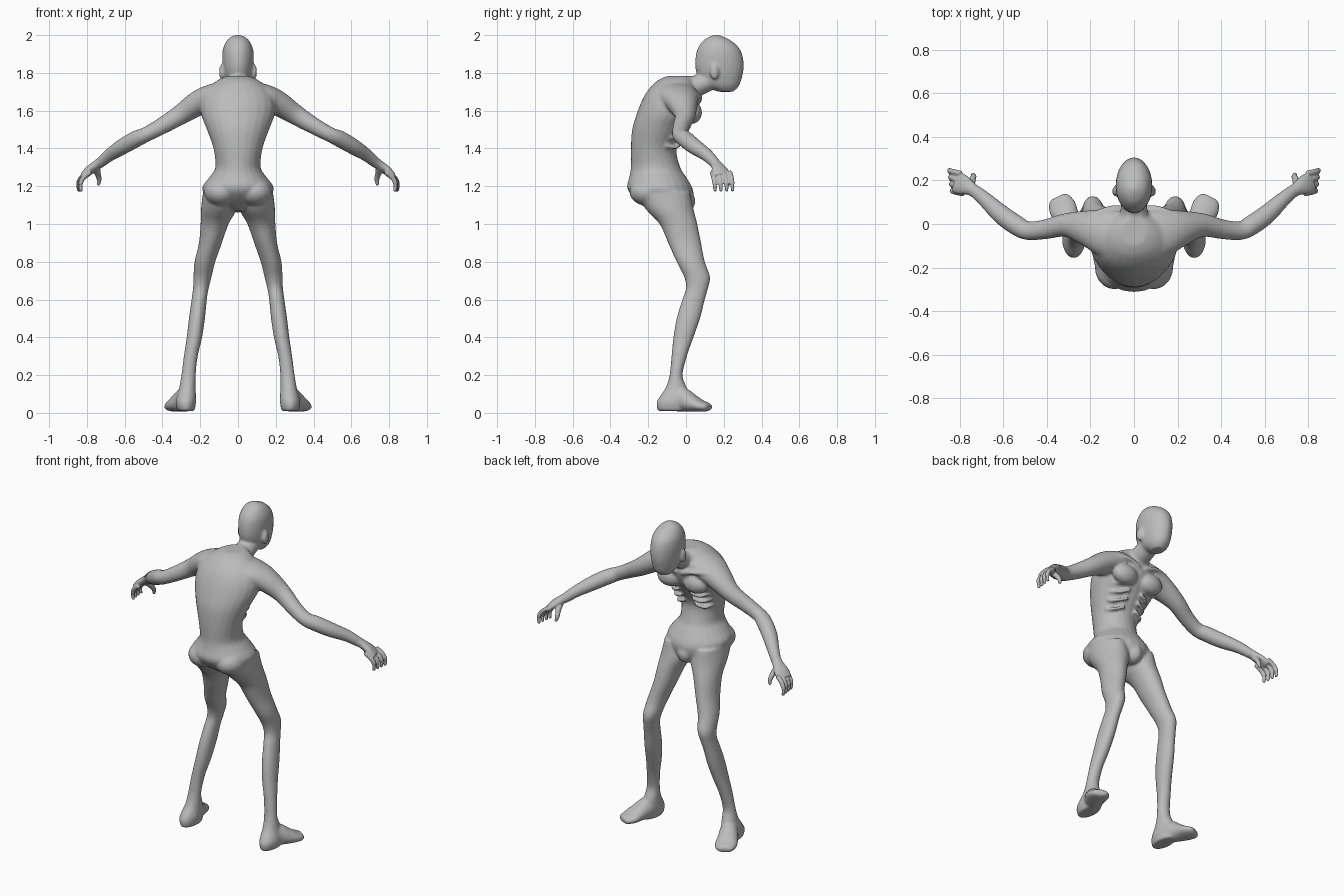
import bpy, bmesh, math
from mathutils import Vector, Matrix

old = bpy.data.objects.get("Cube")
if old:
    bpy.data.objects.remove(old, do_unlink=True)

skin = bpy.data.materials.new("grey skin")
skin.use_nodes = True
GREY = (0.5, 0.5, 0.5, 1)
skin.diffuse_color = GREY
skin.node_tree.nodes["Principled BSDF"].inputs["Base Color"].default_value = GREY


def smooth_sections(sections, steps=4):
    """Catmull-Rom interpolation through a short list of sections."""
    pts = [Vector(s) for s in sections]
    pts = [pts[0]] + pts + [pts[-1]]
    out = []
    for a, b, c, d in zip(pts, pts[1:], pts[2:], pts[3:]):
        for i in range(steps):
            t = i / steps
            out.append(b + (c - a) * t / 2 + (a * 2 - b * 5 + c * 4 - d) * t * t / 2
                       + (b * 3 - a - c * 3 + d) * t ** 3 / 2)
    return out + [pts[-1]]


def skin_rings(bm, rings, sides=24):
    """Bridge rings given as (centre, half axis, half axis) and cap the ends."""
    loops = []
    for centre, u, v in rings:
        angles = [math.tau * i / sides for i in range(sides)]
        loops.append([bm.verts.new(centre + u * math.cos(a) + v * math.sin(a)) for a in angles])
    for low, high in zip(loops, loops[1:]):
        for i in range(sides):
            j = (i + 1) % sides
            bm.faces.new((low[i], low[j], high[j], high[i]))
    bm.faces.new(loops[0][::-1])
    bm.faces.new(loops[-1])


def stack(bm, sections, side=1):
    """Level rings: z, back, front, inner x, outer x."""
    rings = []
    for z, back, front, inner, outer in smooth_sections(sections):
        rings.append((Vector((side * (inner + outer) / 2, (back + front) / 2, z)),
                      Vector(((outer - inner) / 2, 0, 0)), Vector((0, (front - back) / 2, 0))))
    skin_rings(bm, rings)


def tube(bm, sections, side=1):
    """Rings across a path: x, y, z, half width, half height."""
    secs = smooth_sections(sections)
    mids = [Vector((side * s[0], s[1], s[2])) for s in secs]
    rings = []
    for i, s in enumerate(secs):
        along = mids[min(i + 1, len(mids) - 1)] - mids[max(i - 1, 0)]
        across = along.cross(Vector((0, 0, 1))).normalized()
        up = across.cross(along).normalized()
        rings.append((mids[i], across * s[3], up * s[4]))
    skin_rings(bm, rings)


def blob(bm, centre, size, side=1):
    place = Matrix.Translation((centre[0] * side, centre[1], centre[2]))
    bmesh.ops.create_uvsphere(bm, u_segments=20, v_segments=12, radius=1,
                              matrix=place @ Matrix.Diagonal((*size, 1)))


def finish(bm, name, voxel, passes):
    """Fuse the overlapping parts into one smooth skin."""
    bmesh.ops.recalc_face_normals(bm, faces=bm.faces)
    mesh = bpy.data.meshes.new(name)
    bm.to_mesh(mesh)
    bm.free()
    mesh.materials.append(skin)
    obj = bpy.data.objects.new(name, mesh)
    bpy.context.collection.objects.link(obj)
    fuse = obj.modifiers.new("fuse", "REMESH")
    fuse.mode = "VOXEL"
    fuse.voxel_size = voxel
    fuse.use_smooth_shade = True
    relax = obj.modifiers.new("relax", "SMOOTH")
    relax.factor = 0.5
    relax.iterations = passes


body = bmesh.new()

# Torso: pelvis, hollow waist, ribcage and hunched upper back
torso = [(1.07, -.18, 0, .06), (1.11, -.24, .03, .14), (1.16, -.295, .04, .182),
         (1.2, -.312, .03, .187), (1.25, -.3, 0, .15), (1.3, -.292, -.03, .12),
         (1.4, -.292, -.05, .13), (1.5, -.285, 0, .165), (1.58, -.262, .05, .195),
         (1.65, -.235, .075, .2), (1.71, -.2, .06, .17), (1.76, -.15, .04, .11),
         (1.783, -.1, .03, .06)]
stack(body, [(z, back, front, -w, w) for z, back, front, w in torso])
blob(body, (0, -.01, 1.12), (.05, .06, .06))

# Neck and head
tube(body, [(0, -.1, 1.69, .09, .08), (0, 0, 1.715, .075, .065),
            (0, .08, 1.74, .06, .055), (0, .17, 1.79, .06, .06)])
head = [(1.7, .17, .25, .035), (1.73, .11, .28, .06), (1.77, .07, .295, .073),
        (1.82, .05, .305, .081), (1.88, .05, .302, .084), (1.93, .062, .283, .079),
        (1.97, .09, .24, .06), (1.99, .12, .2, .037), (2.002, .15, .17, .01)]
stack(body, [(z, back, front, -w, w) for z, back, front, w in head])

arm = [(.04, -.06, 1.7, .11, .06), (.13, -.04, 1.675, .11, .068), (.21, -.02, 1.64, .085, .066),
       (.31, -.005, 1.575, .055, .053), (.41, -.025, 1.515, .045, .044),
       (.49, -.03, 1.472, .043, .04), (.54, -.005, 1.45, .046, .044),
       (.61, .045, 1.41, .044, .042), (.68, .11, 1.365, .035, .034),
       (.74, .16, 1.315, .028, .027)]
leg = [(1.17, -.27, .02, .02, .185), (1.08, -.215, .04, .008, .196), (1, -.14, .06, .05, .198),
       (.9, -.095, .08, .085, .207), (.8, -.05, .1, .12, .23), (.72, -.01, .128, .14, .236),
       (.66, 0, .117, .155, .238), (.6, -.02, .1, .165, .246), (.5, -.05, .075, .175, .26),
       (.4, -.067, .04, .19, .272), (.3, -.077, .005, .213, .287), (.2, -.087, -.018, .224, .3),
       (.13, -.11, .005, .224, .312), (.06, -.155, .02, .222, .33), (.01, -.15, .02, .23, .32)]
foot = [(.265, -.1, .062, .045, .052), (.28, -.03, .072, .052, .066), (.31, .03, .052, .06, .048),
        (.33, .08, .037, .064, .031), (.347, .115, .031, .05, .022), (.352, .125, .03, .03, .012)]

for side in (1, -1):
    tube(body, arm, side)
    stack(body, leg, side)
    tube(body, foot, side)
    blob(body, (.086, .15, 1.805), (.014, .024, .042), side)
    blob(body, (.09, -.2, 1.17), (.09, .1, .075), side)
    # Collarbone and chest
    tube(body, [(.02, .07, 1.65, .012, .012), (.1, .075, 1.675, .012, .012),
                (.2, .04, 1.68, .012, .012)], side)
    blob(body, (.09, .03, 1.59), (.08, .055, .06), side)
    # Ribs
    for i in range(4):
        z = 1.56 - i * .045
        y = .045 - i * .025
        tube(body, [(.04, y, z, .01, .01), (.09, y - .025, z - .02, .01, .01),
                    (.14 - i * .008, y - .08, z - .01, .01, .01)], side)
finish(body, "body", .008, 5)

# Hands with drooping fingers, spread from the index to the little finger
for side, name in ((1, "left_hand"), (-1, "right_hand")):
    hand = bmesh.new()
    tube(hand, [(.71, .135, 1.34, .029, .028), (.745, .16, 1.315, .031, .025),
                (.785, .18, 1.285, .046, .022), (.815, .192, 1.255, .048, .017)], side)
    for i in range(4):
        y = .235 - i * .031
        x = .818 - i * .004
        tube(hand, [(x - .025, y - .003, 1.275, .013, .013), (x + .012, y + .005, 1.245, .013, .013),
                    (x + .028, y + .01, 1.21, .012, .012), (x + .024, y + .012, 1.172, .008, .008)],
             side)
    tube(hand, [(.75, .165, 1.3, .02, .02), (.742, .2, 1.265, .016, .016),
                (.735, .22, 1.235, .013, .013), (.74, .228, 1.205, .008, .008)], side)
    finish(hand, name, .005, 3)
